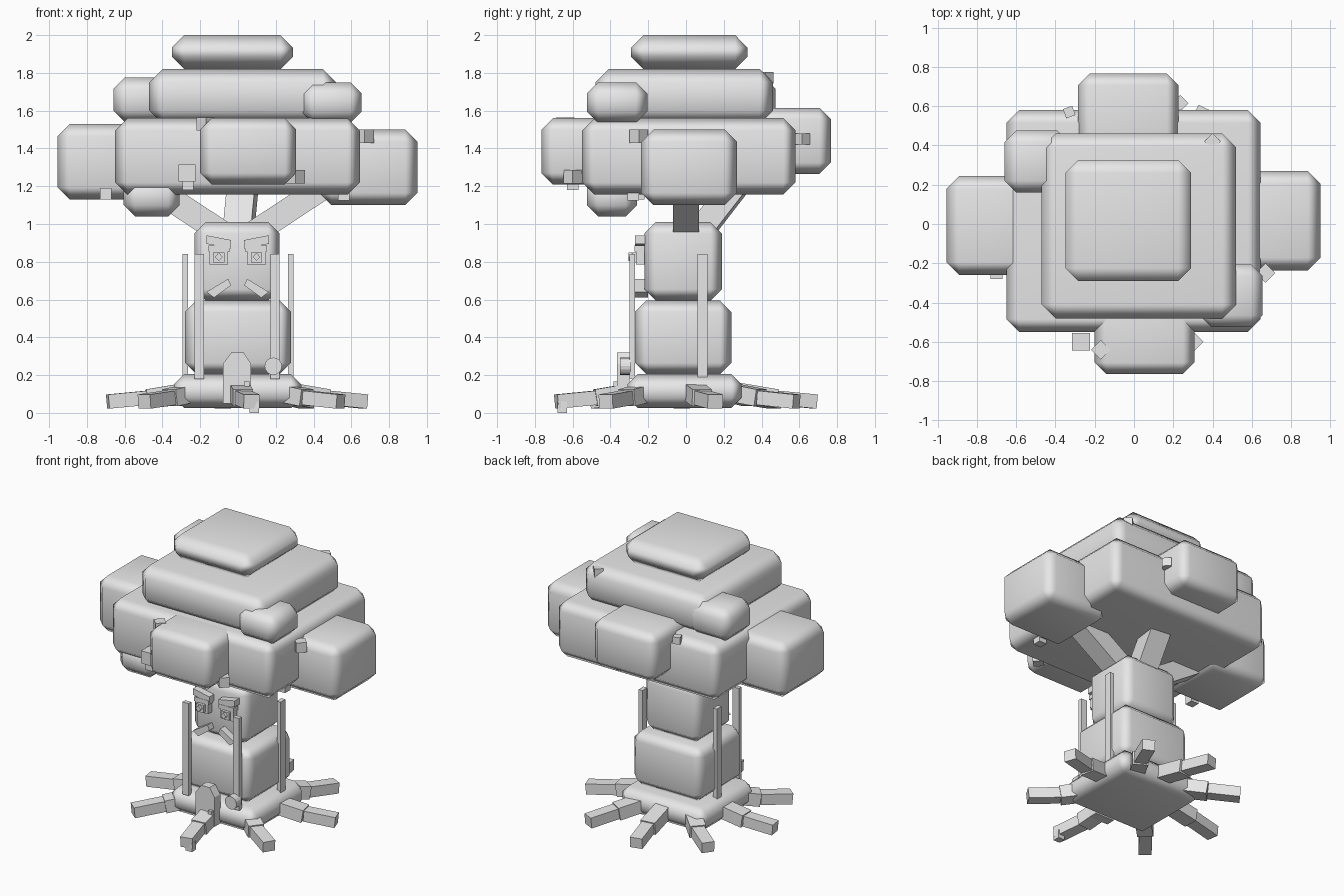
import bpy, bmesh, math
from mathutils import Vector, Matrix

if "Cube" in bpy.data.objects:
    bpy.data.objects.remove(bpy.data.objects["Cube"])

grey = bpy.data.materials.new("grey")
grey.diffuse_color = (0.8, 0.8, 0.8, 1)
grey.use_nodes = True
grey.node_tree.nodes["Principled BSDF"].inputs["Base Color"].default_value = grey.diffuse_color


def finish(name, bm):
    bmesh.ops.recalc_face_normals(bm, faces=bm.faces)
    me = bpy.data.meshes.new(name)
    bm.to_mesh(me)
    bm.free()
    me.materials.append(grey)
    ob = bpy.data.objects.new(name, me)
    bpy.context.collection.objects.link(ob)
    return ob


def box(name, x, y, z, bevel=0.0, rot=None):
    """Box from (min, max) ranges; bevelled boxes get soft chamfers."""
    mid = Vector([(a + b) / 2 for a, b in (x, y, z)])
    size = [b - a for a, b in (x, y, z)]
    bm = bmesh.new()
    m = Matrix.Translation(mid) @ (rot or Matrix()) @ Matrix.Diagonal((*size, 1))
    bmesh.ops.create_cube(bm, size=1, matrix=m)
    if bevel:
        for f in bm.faces:
            f.smooth = True
    ob = finish(name, bm)
    if bevel:
        b = ob.modifiers.new("chamfer", 'BEVEL')
        b.width, b.segments = bevel, 1
        ob.modifiers.new("soft_normals", 'WEIGHTED_NORMAL')
    return ob


def beam(name, a, b, w, h):
    """Square bar running between two points."""
    a, b = Vector(a), Vector(b)
    d = b - a
    bm = bmesh.new()
    m = (Matrix.Translation((a + b) / 2) @ d.to_track_quat('Y', 'Z').to_matrix().to_4x4()
         @ Matrix.Diagonal((w, d.length, h, 1)))
    bmesh.ops.create_cube(bm, size=1, matrix=m)
    return finish(name, bm)


def plate(name, pts, y0, y1):
    """Outline in x/z extruded along y."""
    bm = bmesh.new()
    f = bm.faces.new([bm.verts.new((x, y0, z)) for x, z in pts])
    r = bmesh.ops.extrude_face_region(bm, geom=[f])
    verts = [v for v in r["geom"] if isinstance(v, bmesh.types.BMVert)]
    bmesh.ops.translate(bm, verts=verts, vec=(0, y1 - y0, 0))
    return finish(name, bm)


# Canopy
box("canopy_top", (-0.35, 0.29), (-0.29, 0.325), (1.82, 2.0), 0.065)
box("canopy_upper", (-0.47, 0.52), (-0.48, 0.46), (1.53, 1.82), 0.07)
box("canopy_main", (-0.65, 0.645), (-0.55, 0.58), (1.155, 1.56), 0.065)
box("canopy_left", (-0.955, -0.45), (-0.26, 0.245), (1.13, 1.53), 0.065)
box("canopy_right", (0.43, 0.95), (-0.237, 0.27), (1.1, 1.5), 0.065)
box("canopy_front", (-0.2, 0.308), (-0.765, -0.3), (1.21, 1.56), 0.06)
box("canopy_back", (-0.285, 0.227), (0.3, 0.767), (1.265, 1.615), 0.06)
box("leaf_clump_right", (0.335, 0.655), (-0.525, -0.205), (1.535, 1.75), 0.06)
box("leaf_clump_left", (-0.66, -0.33), (0.16, 0.475), (1.54, 1.775), 0.06)
box("leaf_clump_under", (-0.605, -0.31), (-0.525, -0.26), (1.04, 1.25), 0.06)

# Trunk and base
box("trunk_upper", (-0.23, 0.22), (-0.22, 0.19), (0.595, 1.01), 0.06)
box("trunk_lower", (-0.28, 0.28), (-0.27, 0.24), (0.205, 0.595), 0.06)
box("base", (-0.34, 0.335), (-0.31, 0.295), (0.025, 0.205), 0.055)

# Branches
beam("branch_left", (-0.08, 0, 0.95), (-0.46, 0, 1.2), 0.13, 0.13)
beam("branch_right", (0.08, 0, 0.95), (0.46, 0, 1.2), 0.14, 0.13)
beam("branch_back", (0.0, 0.06, 0.94), (0.03, 0.3, 1.25), 0.15, 0.13)

# Roots, two bars each
for i, deg in enumerate((13, 58, 97, 137, 182, 224, 276, 322)):
    a = math.radians(deg)
    p = [(r * math.cos(a + t), r * math.sin(a + t), z)
         for r, t, z in ((0.24, -0.1, 0.12), (0.48, -0.05, 0.08), (0.69, 0, 0.06))]
    beam(f"root_inner_{i}", p[0], p[1], 0.105, 0.09)
    beam(f"root_outer_{i}", p[1], p[2], 0.085, 0.075)
box("root_tip", (0.06, 0.11), (-0.68, -0.63), (0.0, 0.06))

# Posts around the trunk
for s, n in ((-1, "left"), (1, "right")):
    x = 0.2 * s - 0.005
    box(f"front_post_{n}", (x - 0.024, x + 0.024), (-0.3, -0.27), (0.18, 0.84))
    x = 0.28 * s
    y = 0.087 if s > 0 else 0.045
    box(f"side_post_{n}", (x - 0.015, x + 0.015), (y - 0.027, y + 0.027), (0.19, 0.84))

# Face, mirrored about x = -0.002
for s, n in ((-1, "left"), (1, "right")):
    def pts(*ps):
        return [(s * x - 0.002, z) for x, z in ps]
    plate(f"eye_{n}", pts((0.05, 0.785), (0.15, 0.785), (0.15, 0.88), (0.05, 0.88)), -0.265, -0.2)
    plate(f"eye_lid_{n}", pts((0.04, 0.855), (0.155, 0.855), (0.155, 0.885), (0.04, 0.885)), -0.272, -0.2)
    plate(f"iris_{n}", pts((0.07, 0.795), (0.13, 0.795), (0.13, 0.85), (0.07, 0.85)), -0.285, -0.25)
    plate(f"pupil_{n}", pts((0.1, 0.805), (0.12, 0.825), (0.1, 0.85), (0.08, 0.825)), -0.305, -0.27)
    plate(f"brow_{n}", pts((0.035, 0.87), (0.165, 0.895), (0.165, 0.94), (0.035, 0.915)), -0.27, -0.2)
    plate(f"moustache_{n}", pts((0.035, 0.675), (0.125, 0.61), (0.165, 0.64), (0.05, 0.71)), -0.27, -0.2)

# Door with knob and round sign
plate("door", [(-0.08, 0.05), (0.07, 0.05), (0.07, 0.26), (0.03, 0.32), (-0.035, 0.32), (-0.08, 0.26)],
      -0.365, -0.3)
box("door_knob", (0.033, 0.06), (-0.385, -0.36), (0.14, 0.165))
plate("round_sign", [(0.187 + 0.046 * math.cos(k * math.pi / 8), 0.247 + 0.046 * math.sin(k * math.pi / 8))
                     for k in range(16)], -0.35, -0.29)

# Small loose leaves around the canopy: centre, size, turn
leaves = [((-0.27, -0.6, 1.27), 0.09, 0), ((-0.265, -0.6, 1.21), 0.06, 0), ((-0.7, -0.25, 1.16), 0.06, 0),
          ((0.67, -0.25, 1.465), 0.07, 45), ((0.56, -0.28, 1.155), 0.06, 0), ((-0.17, -0.64, 1.53), 0.07, 45),
          ((0.305, -0.6, 1.25), 0.07, 45), ((0.235, 0.615, 1.45), 0.06, 45), ((0.4, 0.42, 1.775), 0.06, 45),
          ((-0.33, 0.57, 1.54), 0.05, 20)]
for i, (c, s, deg) in enumerate(leaves):
    r = [(v - s / 2, v + s / 2) for v in c]
    box(f"loose_leaf_{i}", *r, rot=Matrix.Rotation(math.radians(deg), 4, 'Z'))
